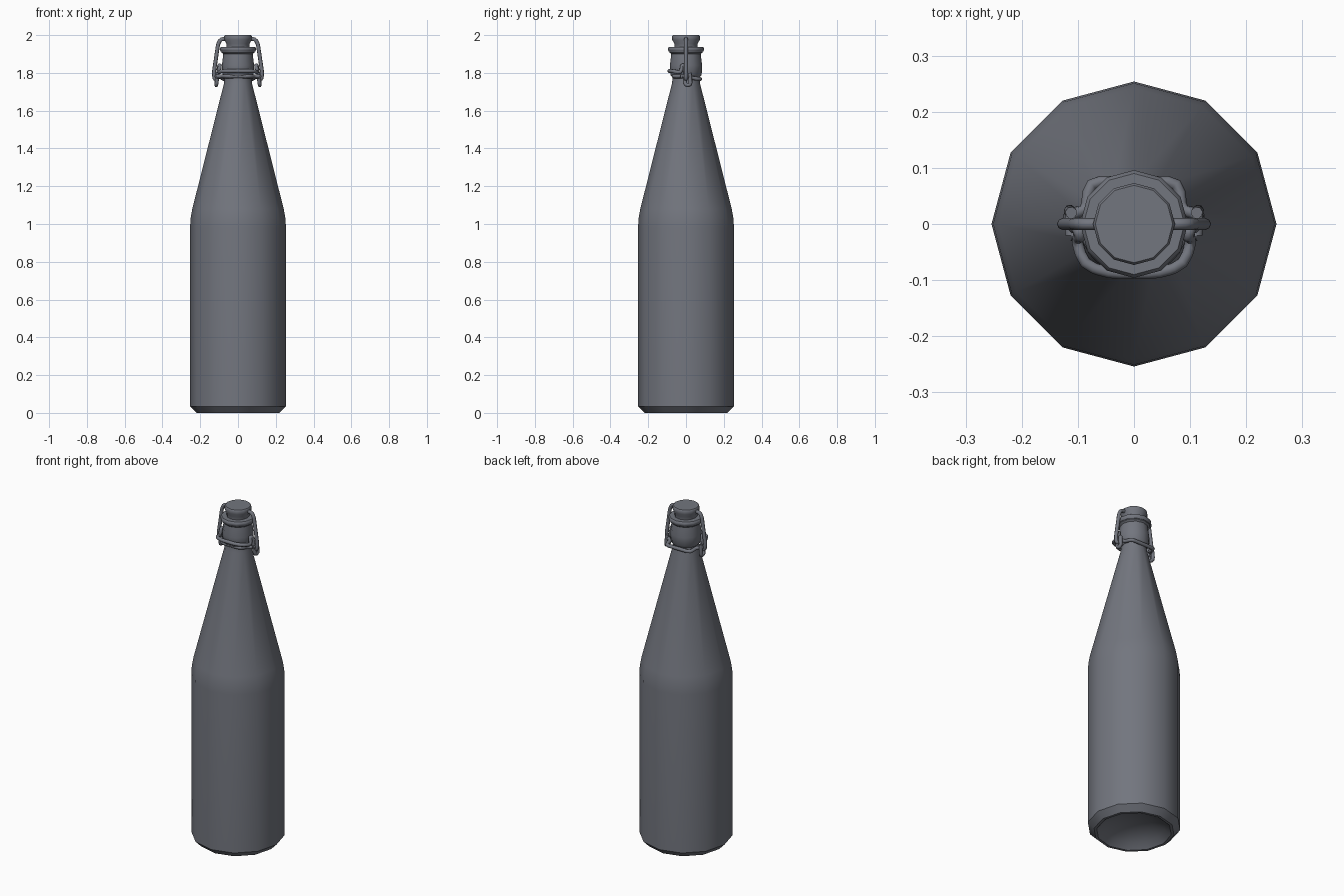
import bpy, bmesh, math
from mathutils import Vector

if "Cube" in bpy.data.objects:
    bpy.data.objects.remove(bpy.data.objects["Cube"])

mat = bpy.data.materials.new("dark grey")
mat.diffuse_color = (0.17, 0.18, 0.21, 1)
mat.use_nodes = True
mat.node_tree.nodes["Principled BSDF"].inputs["Base Color"].default_value = mat.diffuse_color


def finish(ob, angle):
    ob.data.materials.append(mat)
    bpy.ops.object.select_all(action='DESELECT')
    ob.select_set(True)
    bpy.context.view_layer.objects.active = ob
    bpy.ops.object.shade_smooth_by_angle(angle=math.radians(angle))


def lathe(name, profile, n=12, angle=40):
    """Revolve (radius, z) points round z; radius 0 makes a pole."""
    bm = bmesh.new()
    rings = []
    for r, z in profile:
        k = 1 if r == 0 else n
        rings.append([bm.verts.new((r * math.cos(2 * math.pi * i / n),
                                    r * math.sin(2 * math.pi * i / n), z)) for i in range(k)])
    for a, b in zip(rings, rings[1:]):
        for i in range(n):
            j = (i + 1) % n
            vs = [a[i % len(a)], a[j % len(a)], b[j % len(b)], b[i % len(b)]]
            bm.faces.new(list(dict.fromkeys(vs)))
    bmesh.ops.recalc_face_normals(bm, faces=bm.faces)
    me = bpy.data.meshes.new(name)
    bm.to_mesh(me)
    bm.free()
    ob = bpy.data.objects.new(name, me)
    bpy.context.collection.objects.link(ob)
    finish(ob, angle)


def wire(name, paths, radius=0.0105):
    """Round wire along each path, with eased corners."""
    cu = bpy.data.curves.new(name, 'CURVE')
    cu.dimensions = '3D'
    cu.bevel_depth = radius
    cu.bevel_resolution = 2
    cu.use_fill_caps = True
    for path in paths:
        p = [Vector(q) for q in path]
        pts = [p[0]]
        for a, b, c in zip(p, p[1:], p[2:]):
            d = min(0.02, (a - b).length * 0.45, (c - b).length * 0.45)
            s, e = b + (a - b).normalized() * d, b + (c - b).normalized() * d
            pts += [s, (s + e) * 0.25 + b * 0.5, e]
        pts.append(p[-1])
        sp = cu.splines.new('POLY')
        sp.points.add(len(pts) - 1)
        for q, v in zip(sp.points, pts):
            q.co = (*v, 1)
    tmp = bpy.data.objects.new(name + "_curve", cu)
    bpy.context.collection.objects.link(tmp)
    me = bpy.data.meshes.new_from_object(tmp.evaluated_get(bpy.context.evaluated_depsgraph_get()))
    bpy.data.objects.remove(tmp)
    ob = bpy.data.objects.new(name, me)
    bpy.context.collection.objects.link(ob)
    finish(ob, 50)


def both(path):
    return [path, [(-x, y, z) for x, y, z in path]]


def across(half):
    """Path that runs from the right side through to the left side."""
    return half + [(-x, y, z) for x, y, z in reversed(half)]


# glass bottle with a hollow base
lathe("bottle", [(0, 0.075), (0.10, 0.06), (0.17, 0.03), (0.205, 0), (0.22, 0), (0.254, 0.035),
                 (0.254, 0.98), (0.251, 1.03), (0.242, 1.08), (0.074, 1.745), (0.071, 1.775),
                 (0.083, 1.79), (0.085, 1.84), (0.078, 1.90), (0.088, 1.908), (0.088, 1.915), (0, 1.915)])
# seal and stopper
lathe("seal", [(0, 1.912), (0.09, 1.912), (0.096, 1.92), (0.096, 1.93), (0.09, 1.938), (0, 1.938)])
lathe("stopper", [(0, 1.93), (0.062, 1.93), (0.062, 1.955), (0.073, 1.975),
                  (0.073, 1.995), (0.069, 2.0), (0, 2.0)])

# closing bail, from the stopper down to the lever
wire("bail", both([(0.05, 0, 1.978), (0.09, 0, 1.98), (0.105, 0, 1.955),
                   (0.128, 0, 1.80), (0.124, 0, 1.765), (0.105, 0, 1.77)]))
# front lever wire and its side hooks
wire("lever", [across([(0.112, 0.02, 1.80), (0.115, 0.025, 1.735), (0.115, -0.005, 1.735),
                       (0.10, -0.008, 1.84), (0.095, -0.022, 1.84), (0.103, -0.025, 1.80),
                       (0.09, -0.072, 1.81), (0.045, -0.088, 1.81)])])
# collar wire round the back of the neck
wire("collar_wire", [across([(0.112, -0.02, 1.782), (0.115, 0.02, 1.782),
                             (0.085, 0.022, 1.775), (0.08, 0.075, 1.767)]),
                     across([(0.112, -0.02, 1.782), (0.085, -0.022, 1.782), (0.062, -0.065, 1.782)])])
